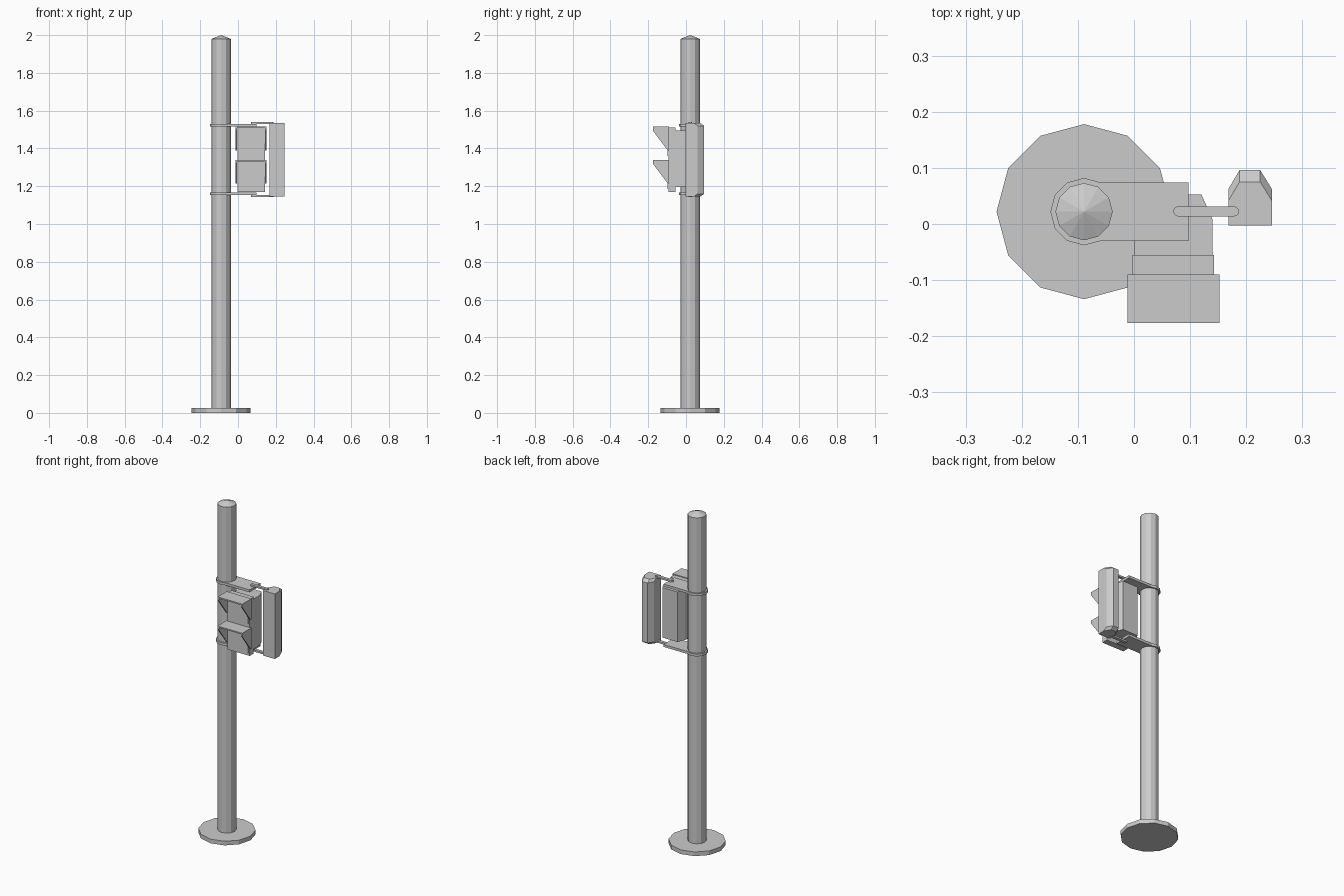
import bpy, bmesh
from math import sin, cos, pi

old = bpy.data.objects.get("Cube")
if old:
    bpy.data.objects.remove(old, do_unlink=True)

grey = bpy.data.materials.new("light_grey")
grey.use_nodes = True
grey.diffuse_color = (0.6, 0.6, 0.6, 1)
grey.node_tree.nodes["Principled BSDF"].inputs["Base Color"].default_value = (0.6, 0.6, 0.6, 1)

PX, PY = -0.089, 0.022        # post axis
HX = 0.07                     # signal head axis


def loft(name, rings):
    """Skin rings of 3D points and close both ends."""
    bm = bmesh.new()
    loops = [[bm.verts.new(p) for p in ring] for ring in rings]
    n = len(loops[0])
    for a, b in zip(loops, loops[1:]):
        for i in range(n):
            j = (i + 1) % n
            bm.faces.new((a[i], a[j], b[j], b[i]))
    bm.faces.new(loops[0][::-1])
    bm.faces.new(loops[-1])
    bmesh.ops.recalc_face_normals(bm, faces=bm.faces)
    mesh = bpy.data.meshes.new(name)
    bm.to_mesh(mesh)
    bm.free()
    mesh.materials.append(grey)
    obj = bpy.data.objects.new(name, mesh)
    bpy.context.collection.objects.link(obj)
    return obj


def prism(name, pts, z0, z1):
    return loft(name, [[(x, y, z) for x, y in pts] for z in (z0, z1)])


def box(name, x0, x1, y0, y1, z0, z1):
    return prism(name, [(x0, y0), (x1, y0), (x1, y1), (x0, y1)], z0, z1)


def arc(cx, cy, r, a0, a1, steps):
    angles = [a0 + (a1 - a0) * i / steps for i in range(steps + 1)]
    return [(cx + r * cos(a), cy + r * sin(a)) for a in angles]


def circle(r):
    return arc(PX, PY, r, 0, 2 * pi, 12)[:-1]


# Post with base plate and shallow pointed cap
prism("base_plate", circle(0.156), 0, 0.025)
prism("post", circle(0.051), 0.025, 1.98)
loft("post_cap", [[(x, y, z) for x, y in circle(r)] for r, z in ((0.051, 1.98), (0.001, 2.0))])

# Two clamp brackets, each with a thin arm to the side unit
for side, z, arm_z in (("upper", 1.515, 1.53), ("lower", 1.153, 1.143)):
    clamp = arc(PX, PY, 0.06, pi / 3, 5 * pi / 3, 8)
    prism(side + "_bracket", clamp + [(0.097, -0.03), (0.097, 0.074)], z, z + 0.015)
    arm = arc(0.178, 0.0225, 0.009, -pi / 2, pi / 2, 6)
    arm += arc(0.079, 0.0225, 0.009, pi / 2, 3 * pi / 2, 6)
    prism(side + "_arm", arm, arm_z, arm_z + 0.01)

# Side unit with chamfered back corners and sloped ends
rings = []
for z, back in ((1.145, 0.075), (1.16, 0.096), (1.52, 0.096), (1.535, 0.075)):
    shoulder = back - 0.034
    rings.append([(x, y, z) for x, y in (
        (0.168, -0.003), (0.246, -0.003), (0.246, shoulder),
        (0.225, back), (0.188, back), (0.168, shoulder))])
loft("side_unit", rings)

# Signal head: tapered housing and front door
prism("signal_housing", [(0, -0.06), (0.14, -0.06), (0.14, 0.008), (0.12, 0.053),
                         (0.02, 0.053), (0, 0.008)], 1.195, 1.495)
box("signal_door", -0.003, 0.143, -0.093, -0.055, 1.17, 1.51)

# Two square lenses, each under a three-sided hood
for side, top in (("upper", 1.515), ("lower", 1.34)):
    box(side + "_lens", HX - 0.066, HX + 0.066, -0.099, -0.09, top - 0.155, top - 0.015)
    box(side + "_hood_top", HX - 0.082, HX + 0.082, -0.176, -0.09, top - 0.008, top)
    cheek = [(-0.09, top), (-0.176, top), (-0.176, top - 0.02),
             (-0.097, top - 0.125), (-0.09, top - 0.125)]
    for name, x in (("right", HX - 0.082), ("left", HX + 0.074)):
        loft(f"{side}_hood_{name}_cheek",
             [[(px, y, z) for y, z in cheek] for px in (x, x + 0.008)])
